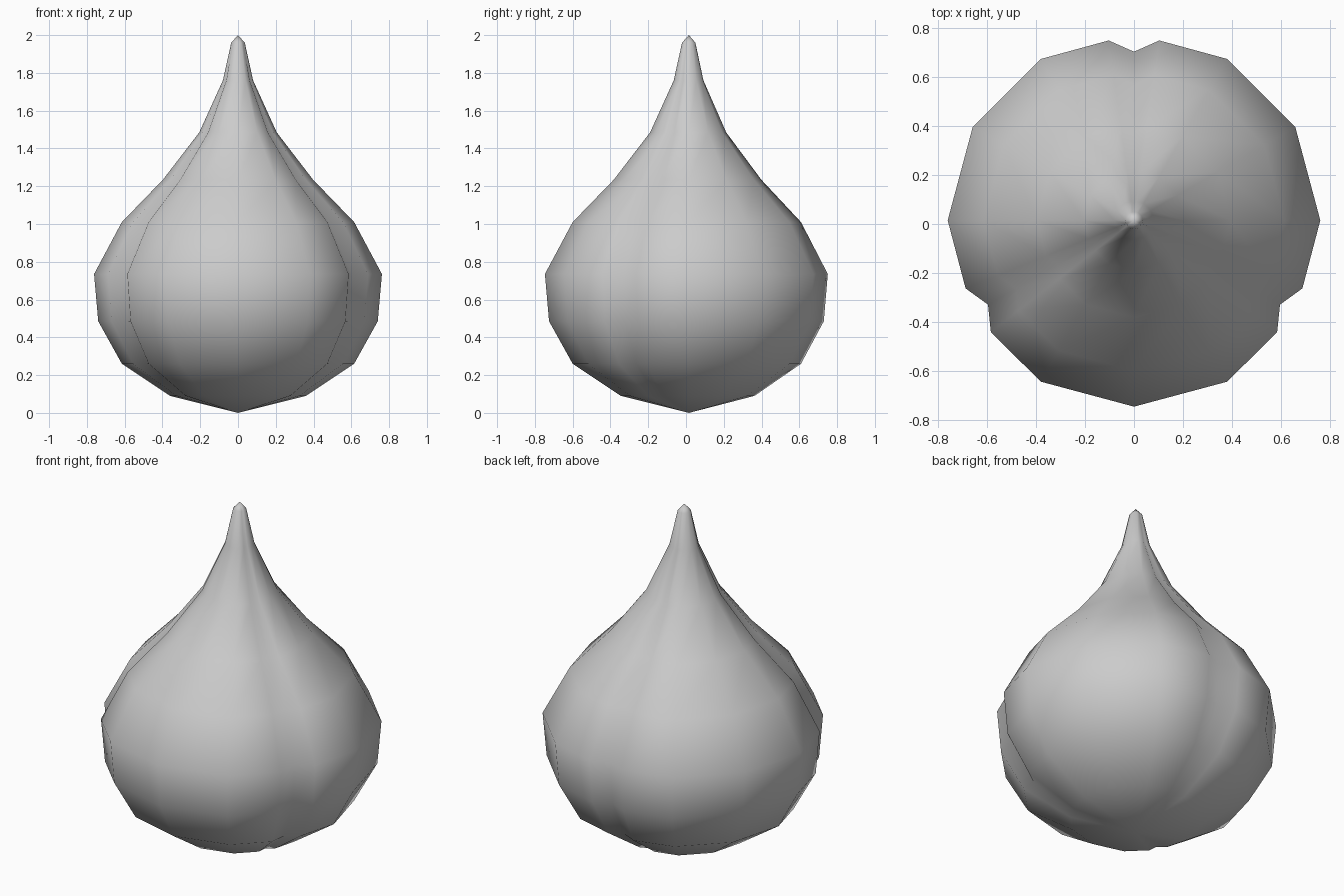
import bpy, bmesh
from math import radians, sin, cos

if "Cube" in bpy.data.objects:
    bpy.data.objects.remove(bpy.data.objects["Cube"])

# Side profile of the bulb: radius, height
PROFILE = [(0.36, 0.09), (0.615, 0.26), (0.74, 0.485), (0.762, 0.735), (0.615, 1.01),
           (0.397, 1.235), (0.205, 1.485), (0.08, 1.76), (0.036, 1.96)]
# One lobe of the cross-section: angle from lobe centre, radius factor (last is the groove)
LOBE = [(-52, 0.975), (-30, 1.0), (0, 1.0), (30, 1.0), (52, 0.975), (60, 0.905)]
CENTRE_Y = 0.015

spokes = [(radians(base + a), f) for base in (-90, 30, 150) for a, f in LOBE]

# Three-lobed bulb skin, closed to a point at both ends
bm = bmesh.new()
rings = [[bm.verts.new((r * f * cos(a), r * f * sin(a) + CENTRE_Y, z)) for a, f in spokes]
         for r, z in PROFILE]
base = bm.verts.new((0, CENTRE_Y, 0))
tip = bm.verts.new((0, CENTRE_Y, 2))
n = len(spokes)
for i in range(n):
    j = (i + 1) % n
    for low, high in zip(rings, rings[1:]):
        bm.faces.new((low[i], low[j], high[j], high[i]))
    bm.faces.new((base, rings[0][j], rings[0][i]))
    bm.faces.new((rings[-1][i], rings[-1][j], tip))
bmesh.ops.recalc_face_normals(bm, faces=bm.faces)
for face in bm.faces:
    face.smooth = True

mesh = bpy.data.meshes.new("lobed_bulb")
bm.to_mesh(mesh)
bm.free()
bulb = bpy.data.objects.new("lobed_bulb", mesh)
bpy.context.collection.objects.link(bulb)
